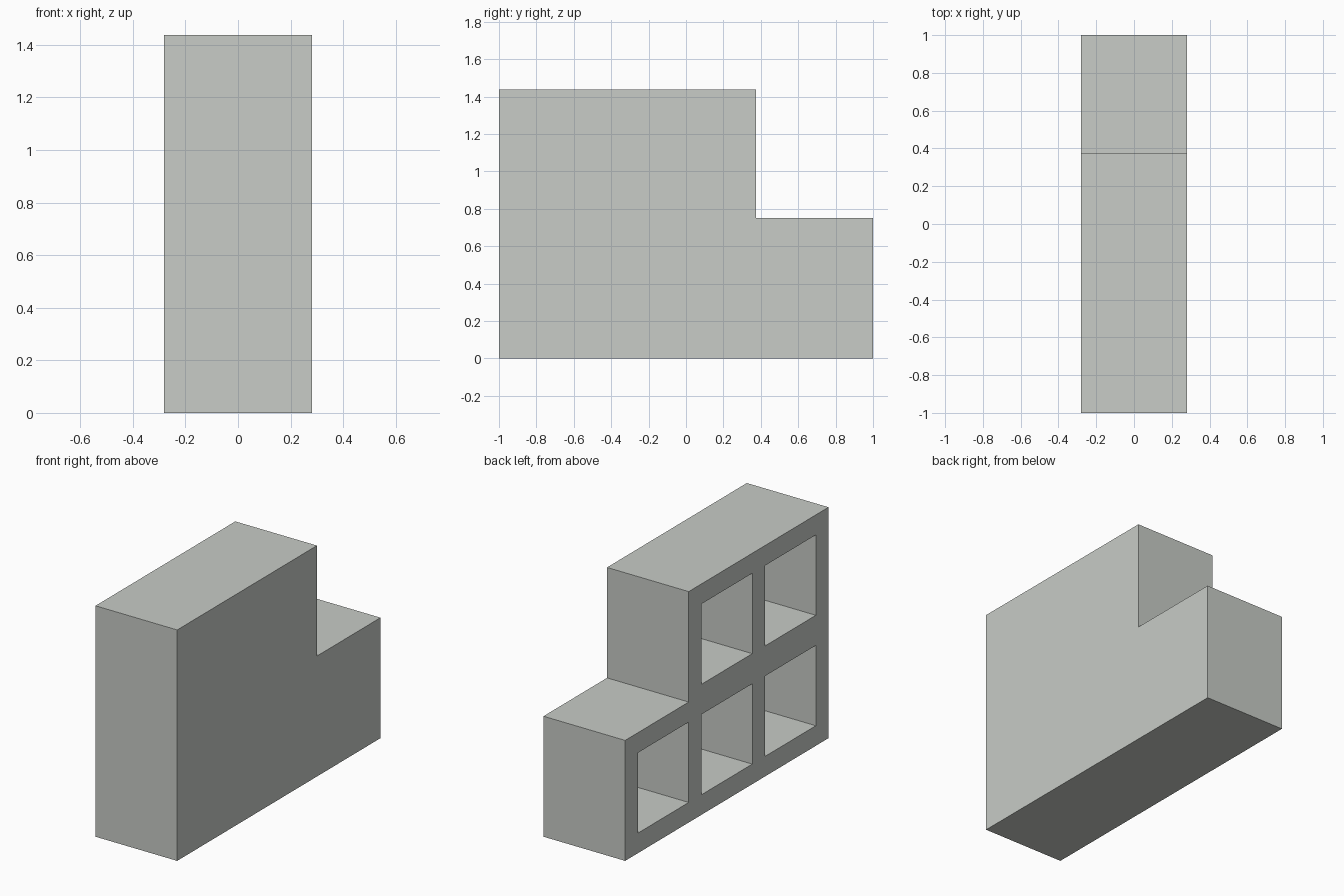
import bpy, bmesh
from mathutils import Matrix, Vector

if "Cube" in bpy.data.objects:
    bpy.data.objects.remove(bpy.data.objects["Cube"])

U = 1 / 16            # design grid unit
X0, X1 = -4.5 * U, 4.5 * U

mat = bpy.data.materials.new("pale_grey")
mat.diffuse_color = (0.578, 0.604, 0.571, 1)
mat.use_nodes = True
mat.node_tree.nodes["Principled BSDF"].inputs["Base Color"].default_value = mat.diffuse_color


def make_object(name, bm):
    bmesh.ops.recalc_face_normals(bm, faces=bm.faces[:])
    mesh = bpy.data.meshes.new(name)
    bm.to_mesh(mesh)
    bm.free()
    mesh.materials.append(mat)
    obj = bpy.data.objects.new(name, mesh)
    bpy.context.collection.objects.link(obj)
    return obj


# Stepped shelf body: side profile (y, z) extruded across x
profile = [(-16, 0), (16, 0), (16, 12), (6, 12), (6, 23), (-16, 23)]
bm = bmesh.new()
face = bm.faces.new([bm.verts.new((X0, y * U, z * U)) for y, z in profile])
ext = bmesh.ops.extrude_face_region(bm, geom=[face])
bmesh.ops.translate(bm, vec=(X1 - X0, 0, 0),
                    verts=[v for v in ext["geom"] if isinstance(v, bmesh.types.BMVert)])
shelf = make_object("stepped_cubby_shelf", bm)

# Cubby cutters: 8-unit cubes open to the left side, leaving a thin back panel
bm = bmesh.new()
for row, (z, columns) in enumerate([(6, (-10, 0, 10)), (17, (-10, 0))]):
    for y in columns:
        m = (Matrix.Translation(Vector((-1.5 * U, y * U, z * U)))
             @ Matrix.Diagonal((10 * U, 8 * U, 8 * U, 1)))
        bmesh.ops.create_cube(bm, size=1, matrix=m)
cutter = make_object("cubby_cutter", bm)
cutter.hide_render = True
cutter.hide_viewport = True
cutter.display_type = 'WIRE'

cut = shelf.modifiers.new("cubbies", 'BOOLEAN')
cut.operation = 'DIFFERENCE'
cut.solver = 'EXACT'
cut.object = cutter
